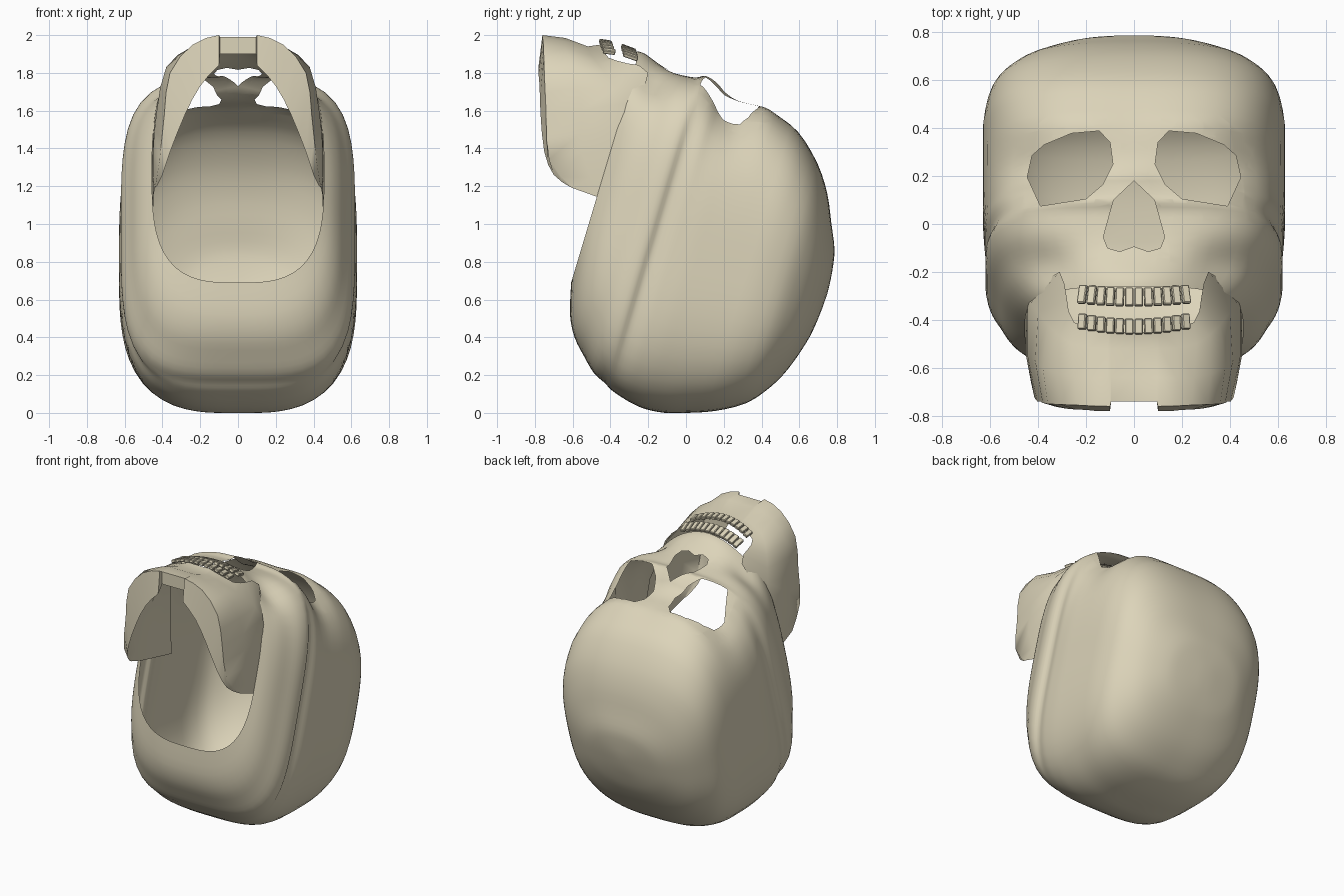
import bpy, bmesh, math
from mathutils import Vector, Matrix

if "Cube" in bpy.data.objects:
    bpy.data.objects.remove(bpy.data.objects["Cube"])

bone = bpy.data.materials.new("bone")
bone.diffuse_color = (0.72, 0.66, 0.49, 1)
bone.use_nodes = True
bone.node_tree.nodes["Principled BSDF"].inputs["Base Color"].default_value = bone.diffuse_color


def finish(bm, name, angle):
    """Turn a half model into a mirrored, smooth shaded object."""
    bmesh.ops.recalc_face_normals(bm, faces=bm.faces[:])
    me = bpy.data.meshes.new(name)
    bm.to_mesh(me)
    bm.free()
    me.materials.append(bone)
    ob = bpy.data.objects.new(name, me)
    bpy.context.collection.objects.link(ob)
    mod = ob.modifiers.new("mirror", 'MIRROR')
    mod.use_clip = True
    mod.merge_threshold = 0.002
    bpy.ops.object.select_all(action='DESELECT')
    ob.select_set(True)
    bpy.context.view_layer.objects.active = ob
    bpy.ops.object.modifier_apply(modifier="mirror")
    bpy.ops.object.shade_smooth_by_angle(angle=math.radians(angle))
    return ob


def catmull(a, b, c, d, t):
    return [0.5 * (2 * q + (r - p) * t + (2 * p - 5 * q + 4 * r - u) * t * t
                   + (3 * q - p - 3 * r + u) * t ** 3) for p, q, r, u in zip(a, b, c, d)]


def skin(bm, rows):
    for r0, r1 in zip(rows, rows[1:]):
        for i in range(len(r0) - 1):
            bm.faces.new((r0[i], r0[i + 1], r1[i + 1], r1[i]))


def bump(x, y, cx, cy, rx, ry):
    return math.exp(-((x - cx) / rx) ** 2 - ((y - cy) / ry) ** 2)


# Cranium and face: slanted rings (position, front z, back z, half width, squareness)
RINGS = [
    (.855, .70, .55, .08, 2.3), (.845, .78, .46, .20, 2.4), (.825, .87, .37, .31, 2.5),
    (.77, 1.00, .23, .44, 2.7), (.70, 1.16, .13, .53, 2.8), (.60, 1.32, .05, .60, 3),
    (.45, 1.485, .01, .63, 3.1), (.30, 1.58, 0, .63, 3.1), (.19, 1.625, 0, .63, 3.1),
    (.08, 1.65, .02, .63, 3.2), (0, 1.68, .05, .625, 3.4), (-.06, 1.73, .08, .618, 3.6),
    (-.13, 1.78, .12, .60, 3.8), (-.18, 1.775, .16, .62, 3.8), (-.25, 1.785, .21, .61, 3.7),
    (-.33, 1.80, .30, .575, 3.5), (-.41, 1.82, .40, .54, 3.3), (-.47, 1.84, .52, .50, 3.1),
    (-.515, 1.85, .69, .455, 3.1)]
N, SUB = 36, 3
bm = bmesh.new()
rows = []
for k in range((len(RINGS) - 1) * SUB + 1):
    i, f = divmod(k, SUB)
    at = lambda j: RINGS[max(0, min(len(RINGS) - 1, j))]
    s, zt, zb, w, n = catmull(at(i - 1), at(i), at(i + 1), at(i + 2), f / SUB)
    w = min(w, .63)
    row = []
    for j in range(N + 1):
        a = math.pi * (j / N - .5)
        c, sn = max(0, math.cos(a)), math.sin(a)
        r = (c ** n + abs(sn) ** n) ** (-1 / n)
        x, z = w * c * r, max(0, (zt + zb) / 2 + (zt - zb) / 2 * sn * r)
        if j in (0, N):
            x = 0
        y = s + .3 * (z - 1)
        if z > 1.3:  # nose bridge, brow, upper jaw, eye corners and hollow cheeks
            z += .025 * bump(x, y, 0, .17, .08, .07) + .015 * bump(x, y, .25, .43, .2, .05)
            z += .065 * bump(x, y, 0, -.25, .22, .13)
            z -= .05 * bump(x, y, .36, -.18, .12, .09) + .035 * bump(x, y, .46, .25, .12, .11)
        row.append(bm.verts.new((x, y, z)))
    rows.append(row)
skin(bm, rows)
pole = bm.verts.new((0, .748, .63))
for j in range(N):
    bm.faces.new((pole, rows[0][j + 1], rows[0][j]))


def cut_hole(bm, poly):
    """Cut a convex outline through the face, seen from the top."""
    x0, x1 = min(p[0] for p in poly) - .03, max(p[0] for p in poly) + .03
    y0, y1 = min(p[1] for p in poly) - .03, max(p[1] for p in poly) + .03
    sides = [(Vector((*p, 0)), Vector((q[1] - p[1], p[0] - q[0], 0)).normalized())
             for p, q in zip(poly, poly[1:] + poly[:1])]
    for p, nrm in sides:
        fs = [f for f in bm.faces if f.calc_center_median().z > 1.3 and any(
            x0 < v.co.x < x1 and y0 < v.co.y < y1 for v in f.verts)]
        geom = set(fs)
        for f in fs:
            geom.update(f.edges)
            geom.update(f.verts)
        bmesh.ops.bisect_plane(bm, geom=list(geom), dist=1e-5, plane_co=p, plane_no=nrm)
    dead = []
    for f in bm.faces:
        m = f.calc_center_median()
        if m.z > 1.3 and all((Vector((m.x, m.y, 0)) - p).dot(nrm) < 0 for p, nrm in sides):
            dead.append(f)
    bmesh.ops.delete(bm, geom=dead, context='FACES')


# Eye sockets and nose opening, counter-clockwise
cut_hole(bm, [(.2, .105), (.39, .075), (.445, .195), (.425, .285), (.375, .33), (.26, .378),
              (.145, .388), (.1, .34), (.088, .25), (.13, .165)])
cut_hole(bm, [(-.01, -.09), (.06, -.115), (.11, -.10), (.128, -.055), (.085, .1), (0, .18),
              (-.01, .18)])
finish(bm, "cranium", 40)

# Jaw: half of a U-shaped band, each section from tooth edge to inner lower lip
JAW = [
    [(0, -.45, 1.95), (0, -.52, 1.94), (0, -.64, 1.985), (0, -.74, 1.99), (0, -.74, 1.90)],
    [(.10, -.45, 1.945), (.11, -.52, 1.94), (.11, -.64, 1.985), (.10, -.76, 2.0), (.10, -.78, 1.84)],
    [(.25, -.41, 1.88), (.26, -.50, 1.89), (.25, -.64, 1.935), (.24, -.755, 1.95), (.20, -.775, 1.73)],
    [(.28, -.31, 1.85), (.36, -.42, 1.79), (.38, -.60, 1.83), (.36, -.75, 1.80), (.28, -.77, 1.58)],
    [(.31, -.20, 1.80), (.43, -.33, 1.64), (.43, -.55, 1.60), (.39, -.74, 1.58), (.36, -.75, 1.38)],
    [(.42, -.18, 1.50), (.45, -.33, 1.43), (.45, -.55, 1.38), (.415, -.725, 1.34), (.40, -.70, 1.26)],
    [(.45, -.12, 1.06), (.455, -.30, 1.10), (.45, -.46, 1.14), (.44, -.60, 1.19), (.43, -.62, 1.20)]]
bm = bmesh.new()
fine = []
for k in range((len(JAW) - 1) * 2 + 1):
    i, f = divmod(k, 2)
    at = lambda j: JAW[max(0, min(len(JAW) - 1, j))]
    if i == 0 and f:      # square chin notch
        pts = [(.095, *JAW[0][m][1:]) for m in range(5)]
    else:
        pts = [catmull(*(at(i + d)[m] for d in (-1, 0, 1, 2)), f / 2) for m in range(5)]
        if i == 4 and f:  # slim tip beside the mouth
            pts[0] = (.375, -.235, 1.66)
    fine.append([bm.verts.new(p) for p in pts])
skin(bm, fine)
finish(bm, "jaw", 45)


# Teeth: two curved rows of six per side
def teeth(name, y_top, y_bot, z_top, z_bot, rise, curve):
    bm = bmesh.new()
    for i in range(6):
        x = .02 + i * .039
        lift, back = rise * x * x, curve * x * x
        yc, zc = (y_top + y_bot) / 2 + lift, (z_top + z_bot) / 2 - back
        tilt = math.atan2(z_top - z_bot, y_top - y_bot)
        mat = (Matrix.Translation((x, yc, zc)) @ Matrix.Rotation(math.atan(2 * curve * x), 4, 'Y')
               @ Matrix.Rotation(tilt, 4, 'X')
               @ Matrix.Diagonal((.035, y_top - y_bot, .022, 1)))
        new = bmesh.ops.create_cube(bm, size=1, matrix=mat)["verts"]
        edges = [e for e in {e for v in new for e in v.link_edges}]
        bmesh.ops.bevel(bm, geom=edges, offset=.004, segments=1, affect='EDGES')
    finish(bm, name, 35)


teeth("upper_teeth", -.265, -.345, 1.915, 1.945, .25, .9)
teeth("lower_teeth", -.395, -.46, 1.96, 1.97, .45, 1.1)
